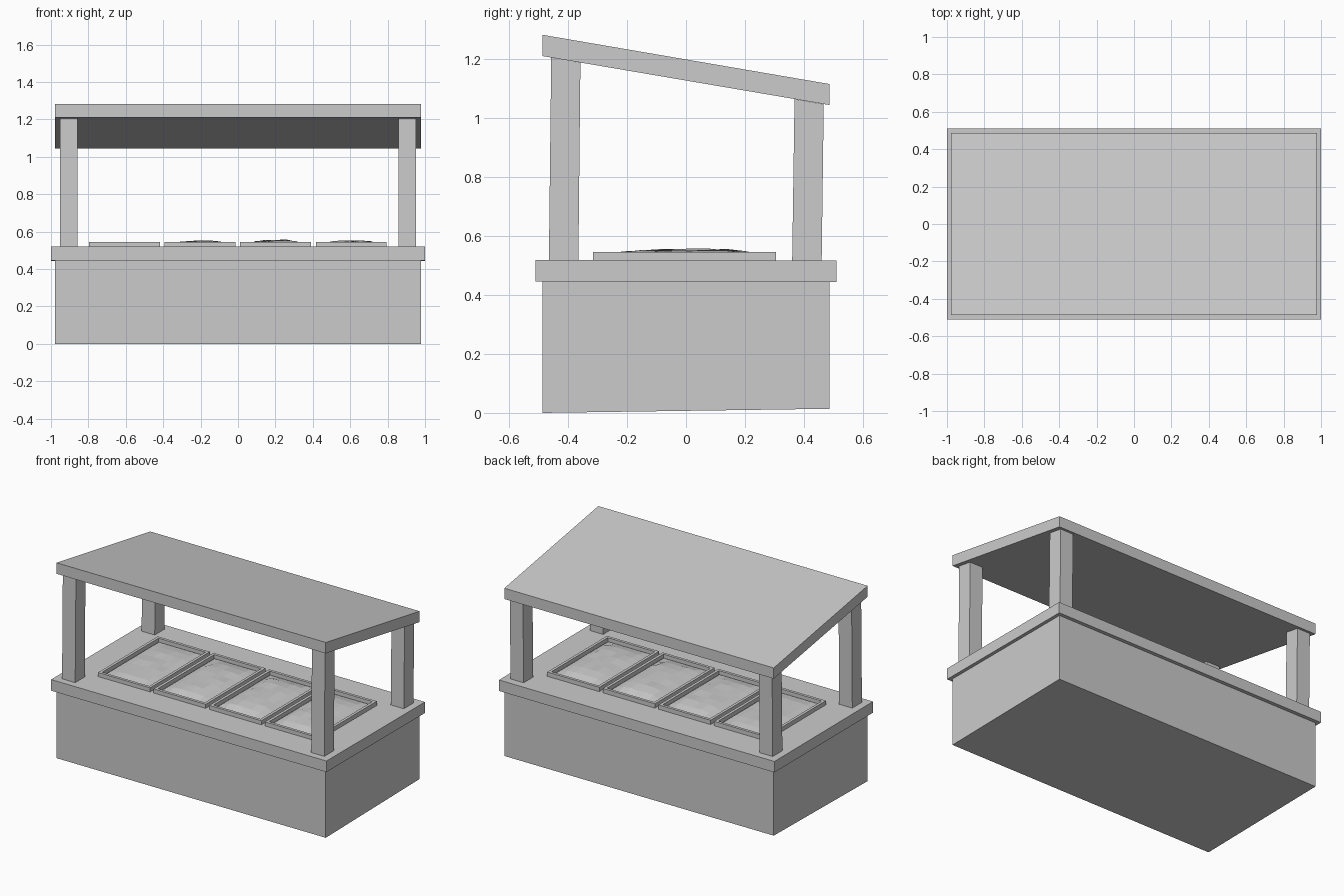
import bpy, bmesh, math, random

if "Cube" in bpy.data.objects:
    bpy.data.objects.remove(bpy.data.objects["Cube"])

random.seed(4)


def finish(name, bm):
    bmesh.ops.recalc_face_normals(bm, faces=bm.faces)
    me = bpy.data.meshes.new(name)
    bm.to_mesh(me)
    bm.free()
    ob = bpy.data.objects.new(name, me)
    bpy.context.collection.objects.link(ob)
    return ob


def prism(name, profile, x0, x1):
    """Extrude a (y, z) side profile from x0 to x1."""
    bm = bmesh.new()
    face = bm.faces.new([bm.verts.new((x0, y, z)) for y, z in profile])
    ext = bmesh.ops.extrude_face_region(bm, geom=[face])
    for v in ext["geom"]:
        if isinstance(v, bmesh.types.BMVert):
            v.co.x = x1
    return finish(name, bm)


def roof_under(y):
    return 1.21 - 0.171 * (y + 0.487)


# Cabinet and counter slab
prism("cabinet", [(-0.487, 0), (0.487, 0.014), (0.487, 0.446), (-0.487, 0.446)], -0.978, 0.978)
prism("counter", [(-0.511, 0.446), (0.511, 0.444), (0.511, 0.516), (-0.511, 0.519)], -1, 1)

# Sloping roof
prism("roof", [(-0.487, 1.21), (0.487, 1.044), (0.487, 1.115), (-0.487, 1.282)], -0.978, 0.978)

# Four posts, cut to the roof slope
for side, s in (("left", -1), ("right", 1)):
    for end, y in (("front", -0.465), ("back", 0.36)):
        a, b = y + 0.008, y + 0.107
        prism(f"{end}_{side}_post",
              [(y, 0.51), (y + 0.1, 0.51), (b, roof_under(b)), (a, roof_under(a))],
              s * 0.857, s * 0.952)


# Serving trays: a box with an inset, sunken top
def tray(name, cx, w, y0, y1, rim):
    bm = bmesh.new()
    bmesh.ops.create_cube(bm, size=1)
    for v in bm.verts:
        v.co = (cx + v.co.x * w, (y0 + y1) / 2 + v.co.y * (y1 - y0), 0.528 + v.co.z * 0.034)
    top = max(bm.faces, key=lambda f: f.calc_center_median().z)
    bmesh.ops.inset_region(bm, faces=[top], thickness=rim)
    ext = bmesh.ops.extrude_face_region(bm, geom=[top])
    for v in ext["geom"]:
        if isinstance(v, bmesh.types.BMVert):
            v.co.z -= 0.026
    bmesh.ops.delete(bm, geom=[top], context="FACES")
    return finish(name, bm)


# Lumpy food surface filling a tray
def food(name, cx, w, y0, y1, peak):
    bm = bmesh.new()
    bmesh.ops.create_grid(bm, x_segments=6, y_segments=8, size=1)
    for v in bm.verts:
        u, t = v.co.x, v.co.y
        dome = max(0, (1 - u ** 4) * (1 - t ** 4))
        z = 0.524 + dome * (peak - 0.524 - random.random() * 0.008)
        v.co = (cx + u * w / 2, (y0 + y1) / 2 + t * (y1 - y0) / 2, z)
    return finish(name, bm)


for i, peak in enumerate((0.544, 0.553, 0.559, 0.555)):
    cx = -0.607 + i * 0.404
    tray(f"tray_{i + 1}", cx, 0.378, -0.315, 0.305, 0.026)
    food(f"food_{i + 1}", cx, 0.326, -0.289, 0.279, peak)
